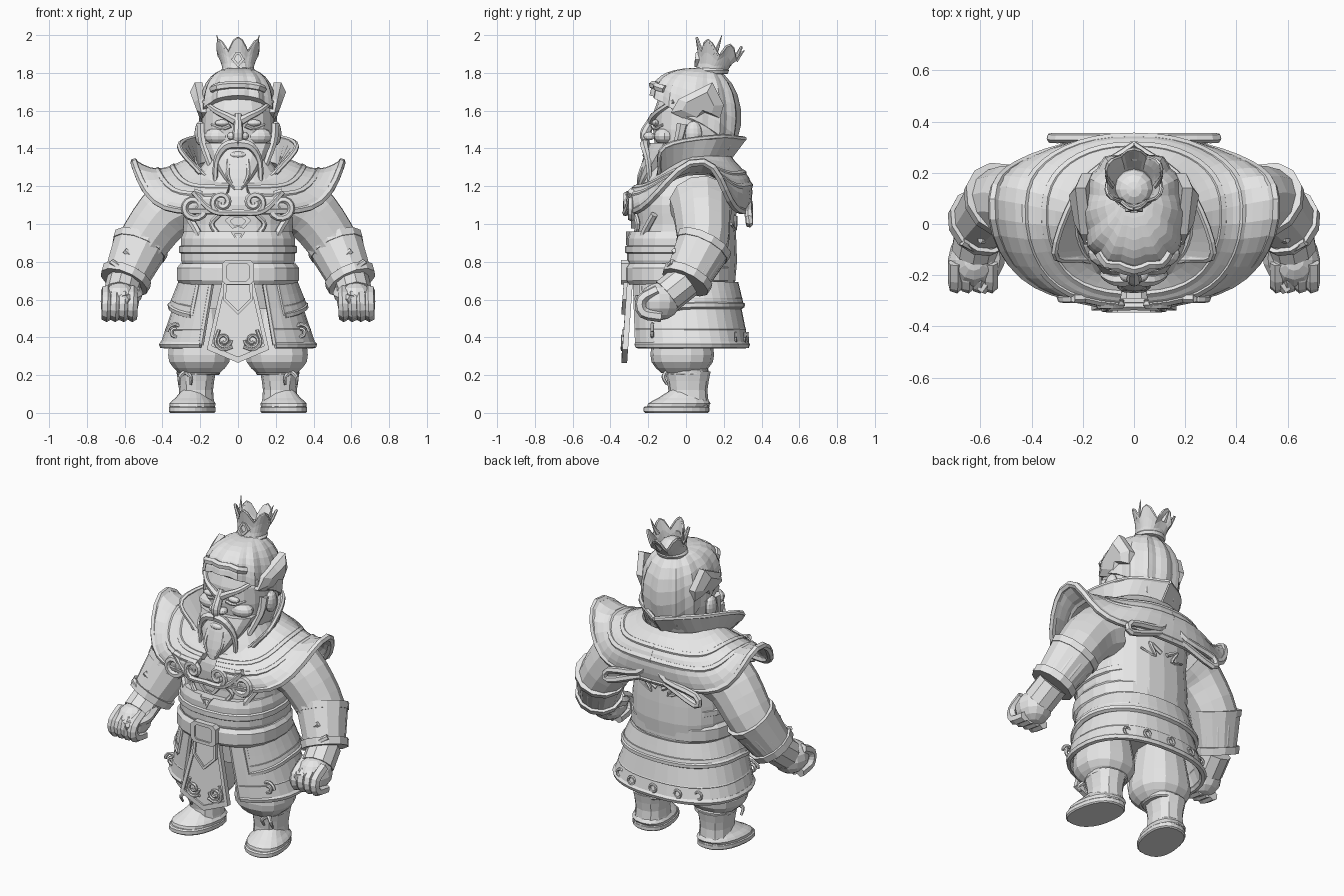
import bpy, bmesh
from math import sin, cos, pi, copysign
from mathutils import Vector, Matrix

if "Cube" in bpy.data.objects:
    bpy.data.objects.remove(bpy.data.objects["Cube"], do_unlink=True)

clay = bpy.data.materials.new("light_grey")
clay.use_nodes = True
clay.diffuse_color = (.8, .8, .8, 1)
for node in clay.node_tree.nodes:
    if node.type == "BSDF_PRINCIPLED":
        node.inputs["Base Color"].default_value = clay.diffuse_color


def finish(name, bm, mirror=False, solid=0):
    bmesh.ops.recalc_face_normals(bm, faces=bm.faces)
    mesh = bpy.data.meshes.new(name)
    bm.to_mesh(mesh)
    bm.free()
    mesh.materials.append(clay)
    obj = bpy.data.objects.new(name, mesh)
    bpy.context.scene.collection.objects.link(obj)
    if solid:
        modifier = obj.modifiers.new("thickness", "SOLIDIFY")
        modifier.thickness, modifier.offset = solid, 0
    if mirror:
        obj.modifiers.new("mirror", "MIRROR")


def skin(name, rows, closed=True, cap=True, **options):
    """Skin a list of point rows with faces."""
    bm = bmesh.new()
    rows = [[bm.verts.new(point) for point in row] for row in rows]
    count = len(rows[0])
    for lower, upper in zip(rows, rows[1:]):
        for i in range(count if closed else count - 1):
            j = (i + 1) % count
            bm.faces.new((lower[i], lower[j], upper[j], upper[i]))
    if closed and cap:
        bm.faces.new(rows[0])
        bm.faces.new(rows[-1])
    finish(name, bm, **options)


def spline(points, steps):
    p = [Vector(point) for point in points]
    p = [p[0] * 2 - p[1]] + p + [p[-1] * 2 - p[-2]]
    path = []
    for a, b, c, d in zip(p, p[1:], p[2:], p[3:]):
        for t in (step / steps for step in range(steps)):
            path.append(b + ((c - a) * t + (a * 2 - b * 5 + c * 4 - d) * t * t
                             + (b * 3 - a - c * 3 + d) * t ** 3) / 2)
    return path + [p[-2]]


def oval(angle, width, depth, x, y, z, power=.85):
    """Point on a slightly boxy oval; angle zero is the front."""
    s, c = sin(angle), cos(angle)
    return Vector((x + width * copysign(abs(s) ** power, s), y - depth * copysign(abs(c) ** power, c), z))


def loft(name, profile, depth=1, x=0, y=0, lean=0, turn=0, sides=18, steps=2, **options):
    """Stack ovals along a (height, radius) profile."""
    rows = []
    for z, radius in spline(profile, steps):
        row = [oval(2 * pi * i / sides, radius, radius * depth, x, y + lean * z, z) for i in range(sides)]
        for point in row:
            point.x -= turn * point.y
        rows.append(row)
    skin(name, rows, **options)


def band(name, bottom, height, radius, **options):
    """Belt-like ring with bevelled edges."""
    profile = [(bottom + height * f, radius * s) for f, s in ((0, .95), (.2, 1), (.8, 1), (1, .95))]
    loft(name, profile, steps=1, sides=22, **options)


def tube(name, points, thick, taper=1, sides=6, steps=3, **options):
    """Round strand along a smooth path, tapering to its end."""
    path = spline(points, steps)
    last = len(path) - 1
    normal, rows = None, []
    for i, point in enumerate(path):
        along = (path[min(i + 1, last)] - path[max(i - 1, 0)]).normalized()
        normal = normal - along * normal.dot(along) if normal else along.orthogonal()
        normal.normalize()
        across = along.cross(normal)
        radius = thick * (1 + (taper - 1) * i / last)
        angles = [2 * pi * j / sides for j in range(sides)]
        rows.append([point + (normal * cos(a) + across * sin(a)) * radius for a in angles])
    skin(name, rows, **options)


def spiral(name, centre, radius, start, turns, thick, shrink=.3, **options):
    points = []
    for f in (i / 18 for i in range(19)):
        angle, size = start + turns * 2 * pi * f, radius * (1 + (shrink - 1) * f)
        points.append(Vector(centre) + Vector((cos(angle), 0, sin(angle))) * size)
    tube(name, points, thick, steps=1, **options)


def ball(name, centre, size, mirror=False):
    bm = bmesh.new()
    bmesh.ops.create_uvsphere(bm, u_segments=12, v_segments=8, radius=1,
                              matrix=Matrix.Translation(centre) @ Matrix.Diagonal((*size, 1)))
    finish(name, bm, mirror)


def plate(name, half, y, lean=0, thick=.03, inner=.8):
    """Framed plate facing the front, from the right half of its outline."""
    outline = half + [(-x, z) for x, z in reversed(half) if x > 0]
    top = half[0][1]
    middle = sum(z for x, z in outline) / len(outline)
    rows = []
    for scale, push in ((inner, .01), (inner, 0), (1, 0), (1, thick)):
        rows.append([(x * scale, y + push - lean * (top - z), middle + (z - middle) * scale) for x, z in outline])
    skin(name, rows)


def on_face(x, z):
    return x, .04 - .22 * (1 - (x / .2) ** 2) ** .45, z


def on_chest(x, z):
    return x, -.02 - .26 * (1 - (x / .32) ** 2) ** .45, z


def stroke(name, surface, points, thick, taper=1):
    """Pair of raised lines lying on a surface."""
    tube(name, [surface(x, z) for x, z in points], thick, taper, mirror=True)


# Legs: boots with turned-out toes, ties and baggy trousers
loft("feet", [(.02, .11), (.05, .118), (.08, .09), (.12, .06)], depth=1.4, x=.235, y=-.06, lean=.5, turn=.15,
     mirror=True)
band("soles", 0, .035, .12, depth=1.45, x=.235, y=-.05, turn=.15, mirror=True)
loft("boot_shafts", [(.03, .1), (.12, .09), (.22, .105)], depth=1.15, x=.222, y=.01, sides=12, mirror=True)
band("boot_cuffs", .2, .035, .115, x=.21, y=.005, mirror=True)
loft("trousers", [(.21, .11), (.27, .163), (.36, .163), (.55, .13)], x=.205, y=-.02, sides=14, mirror=True)
for drop in (.03, -.03):
    tube("boot_ties", [(.28, -.1, .22), (.28 + drop, -.12, .19), (.28 + drop, -.1, .15)], .014, .5, mirror=True)

# Torso, waist wrap, belt and buckle
loft("torso", [(.55, .27), (.8, .3), (1, .29), (1.1, .3), (1.2, .27), (1.35, .16)], depth=.9, sides=22)
band("waist_wrap", .77, .19, .305, depth=.93, y=-.03)
band("waist_stripe", .84, .05, .315, depth=.93, y=-.03)
band("belt", .68, .11, .325, depth=.9, y=-.03)
plate("buckle", [(.065, .81), (.085, .79), (.085, .7), (.065, .68)], -.345, thick=.05, inner=.7)


# Skirt in two layers with raised hems
def skirt(name, waist, hem, top, bottom, gap, dip=0, count=30):
    rows = []
    for v in (0, .4, .75, 1):
        radius, z = waist + (hem - waist) * v, top + (bottom - top) * v
        angles = [gap + (2 * pi - 2 * gap) * i / count for i in range(count + 1)]
        rows.append([oval(a, radius, .2 + radius / 4, 0, (radius - .34) / 3, z - dip * v * max(0, cos(a)))
                     for a in angles])
    skin(name, rows, closed=False, solid=.025)
    tube(name + "_hem", rows[-1], .02, steps=1)
    tube(name + "_stripe", rows[-2], .015, steps=1)
    for edge in (0, -1):
        tube(name + "_front_edge", [row[edge] for row in rows], .016, steps=1)
    return [(a + b) / 2 for a, b in zip(rows[-2], rows[-1])]


hem_line = skirt("lower_skirt", .29, .4, .68, .36, gap=.45)
skirt("upper_skirt", .305, .355, .69, .57, gap=.7, dip=.07)
for point in hem_line[11:20:2]:
    spiral("hem_rings", point + Vector((0, .015, 0)), .022, 0, 1, .008, shrink=1)
spiral("skirt_curls", hem_line[3] + Vector((0, -.015, .03)), .045, 0, 1.3, .01, mirror=True)

# Front apron
plate("apron", [(.085, .69), (.165, .335), (0, .265)], -.312, lean=.07, inner=.84)
plate("short_apron", [(.075, .69), (.08, .6), (0, .52)], -.33, lean=.07)
spiral("apron_curls", (.075, -.335, .385), .04, pi, 1.4, .009, mirror=True)
tube("apron_vines", [(.03, -.337, .35), (.08, -.337, .335), (.12, -.335, .37), (.1, -.33, .44)], .009, mirror=True)

# Chest and back ornaments
plate("chest_gem", [(.04, .96), (.02, .93), (0, .89)], -.318, inner=.5)
plate("chest_crest", [(.03, 1.05), (.07, 1.02), (.03, .975), (0, .985)], -.29, inner=.6)
stroke("chest_piping", on_chest, [(.1, 1.05), (.14, 1), (.1, .94)], .014)
stroke("chest_lapels", on_chest, [(.27, 1.05), (.21, .95), (.2, .9)], .02)
tube("back_motif", [(.02, .26, 1), (.1, .26, 1.04), (.06, .26, .97), (.15, .24, 1)], .014, .5, mirror=True)

# Shoulder cape with upswept tips and stepped bands
cape = []
for v in (i / 8 for i in range(9)):
    row = []
    for angle in (.1 + (pi - .1) * i / 20 for i in range(21)):
        front, flick = cos(angle), sin(angle) ** 6
        neck = oval(angle, .22, .21, 0, .02, 1.35 - .13 * max(0, front))
        rim = oval(angle, .55, .31, 0, .01, 1.07) + Vector((0, .06, .26)) * flick
        bulge = Vector((0, -.05 * front, .09 * abs(front) - .06))
        row.append(neck.lerp(rim, v) + bulge * sin(pi * v ** 1.3))
    cape.append(row)
skin("shoulder_cape", cape, closed=False, solid=.026, mirror=True)
for row in (cape[3], cape[5], cape[8]):
    tube("cape_bands", row, .021, steps=1, mirror=True)
spiral("cape_scrolls", (.235, -.29, 1.09), .08, pi / 2, 1.3, .019, mirror=True)
spiral("centre_scrolls", (.085, -.315, 1.115), .055, -pi / 2, 1.3, .018, mirror=True)
tube("scroll_links", [(0, -.32, 1.06), (.1, -.32, 1.06), (.16, -.305, 1.09), (.235, -.29, 1.17)], .017, mirror=True)
tube("back_loops", [(.03, .32, 1.17), (.1, .335, 1.1), (.3, .335, 1.06), (.3, .335, 1), (.08, .325, 1.08)], .02,
     mirror=True)

# Standing collar
base = spline([(0, .22, 1.33), (.2, .1, 1.32), (.2, -.1, 1.27), (.14, -.16, 1.23)], 5)
rim = spline([(0, .31, 1.45), (.2, .16, 1.46), (.31, -.11, 1.41), (.2, -.14, 1.27)], 5)
skin("collar", [base, rim], closed=False, solid=.02, mirror=True)
tube("collar_edge", rim, .014, steps=1, mirror=True)

# Arms: sleeves and bracers
tube("sleeves", [(.3, .08, 1.11), (.4, .085, 1.04), (.52, .085, .87), (.59, .01, .72)], .17, .7, sides=12, mirror=True)
elbow, wrist = Vector((.52, .09, .88)), Vector((.6, 0, .7))
for name, start, end, radius in (("bracers", 0, 1, .148), ("bracer_tops", -.1, .08, .156),
                                 ("bracer_cuffs", .85, 1.05, .14)):
    ends = [elbow.lerp(wrist, start), elbow.lerp(wrist, end)]
    tube(name, ends, radius, 1 - .2 * (end - start), sides=12, mirror=True)
tube("bracer_piping", [(.6, -.06, .86), (.52, -.06, .78), (.6, -.1, .76), (.67, -.07, .8)], .016, mirror=True)

# Fists with curled fingers
tube("wrists", [(.6, 0, .7), (.62, -.1, .62)], .095, sides=10, mirror=True)
ball("fists", (.625, -.14, .59), (.102, .11, .1), mirror=True)
for x in (.56 + i / 22 for i in range(4)):
    tube("fingers", [(x, -.15, .65), (x, -.235, .6), (x, -.225, .53), (x, -.13, .51)], .03, mirror=True)
tube("thumbs", [(.545, -.06, .65), (.535, -.15, .62), (.6, -.26, .6)], .035, .7, mirror=True)

# Head and face
loft("head", [(1.24, .13), (1.4, .185), (1.6, .19), (1.76, .13)], depth=1.1, y=.04)
tube("nose", [(0, -.165, 1.58), (0, -.19, 1.53), (0, -.215, 1.48), (0, -.2, 1.44)], .02, 1.7, sides=8)
ball("nostrils", (.033, -.195, 1.465), (.025, .03, .022), mirror=True)
ball("cheeks", (.105, -.115, 1.465), (.075, .055, .045), mirror=True)
ball("eyes", on_face(.085, 1.535), (.038, .02, .018), mirror=True)
ball("ears", (.2, .04, 1.48), (.03, .045, .065), mirror=True)
stroke("brows", on_face, [(.015, 1.545), (.06, 1.57), (.12, 1.6), (.18, 1.65)], .024, .5)
stroke("eye_bags", on_face, [(.04, 1.52), (.085, 1.505), (.14, 1.525)], .012, .6)

# Beard and moustache
loft("beard", [(1.18, .02), (1.24, .075), (1.34, .14), (1.43, .18)], depth=.6, y=-1.03, lean=.66, sides=14)
ball("lower_lip", (0, -.205, 1.365), (.045, .025, .02))
tube("moustache", [(.005, -.215, 1.425), (.07, -.22, 1.41), (.115, -.2, 1.33), (.12, -.19, 1.19)], .028, .4,
     mirror=True)
tube("beard_strands", [(.05, -.21, 1.34), (.055, -.245, 1.26), (.02, -.255, 1.19)], .016, .4, mirror=True)
tube("sideburns", [(.19, -.02, 1.53), (.185, -.045, 1.43), (.13, -.12, 1.27)], .03, .5, mirror=True)

# Swept-back hair, rolled over the forehead, with grooved strands
hair = []
for v in (i / 8 for i in range(9)):
    row = []
    for angle in (2 * pi * i / 48 for i in range(48)):
        low = 1.34 + .34 * ((1 + cos(angle)) / 2) ** .7
        z = low + (1.825 - low) * sin(v * pi / 2)
        height, power = abs(z - 1.555) / .273, 2.6 + cos(angle) / 2
        radius = (1 - height ** power) ** (1 / power) * (1 + .035 * cos(12 * angle))
        row.append(oval(angle, .2 * radius, .238 * radius, 0, .045 + .06 * v ** 3, z))
    hair.append(row)
skin("hair", hair)
tube("front_roll", hair[2][-6:] + hair[2][:7], .022, steps=1)

# Flame-shaped locks above the ears
flame = [(-.08, 1.59), (-.04, 1.66), (.04, 1.7), (.14, 1.75), (.2, 1.63), (.18, 1.56), (.1, 1.59), (.05, 1.53)]
skin("side_locks", [[(.165 + out + .22 * (z - 1.55), .07 + (y - .07) * scale, 1.62 + (z - 1.62) * scale)
                     for y, z in flame] for out, scale in ((-.02, 1), (.02, 1), (.045, .6))], mirror=True)

# Topknot and pointed crown
ball("topknot", (0, .135, 1.83), (.078, .08, .065))
crown = []
for v in (0, .35, .7, 1):
    row = []
    for angle in (2 * pi * i / 36 for i in range(36)):
        peak = .07 * abs(cos(3 * angle)) ** 1.5 * v * v
        z = 1.81 + .105 * v + peak - .05 * v * (1 - cos(angle)) / 2
        radius = .075 + .025 * v * v + peak / 4
        row.append(oval(angle, radius, radius, 0, .135 + .04 * v, z, power=1))
    crown.append(row)
skin("crown", crown, cap=False, solid=.014)
for name, row, size in (("crown_base", crown[0], .018), ("crown_rim", crown[-1], .008)):
    tube(name, row + row[:1], size, steps=1)
tube("crown_horns", [(.09, .15, 1.9), (.1, .17, 1.94), (.112, .19, 2)], .016, .1, mirror=True)
tube("crown_back_tip", [(0, .26, 1.87), (0, .31, 1.92)], .02, .1)
plate("crown_gem", [(.012, 1.91), (.035, 1.87), (0, 1.83)], .052, lean=.1, inner=.55)
